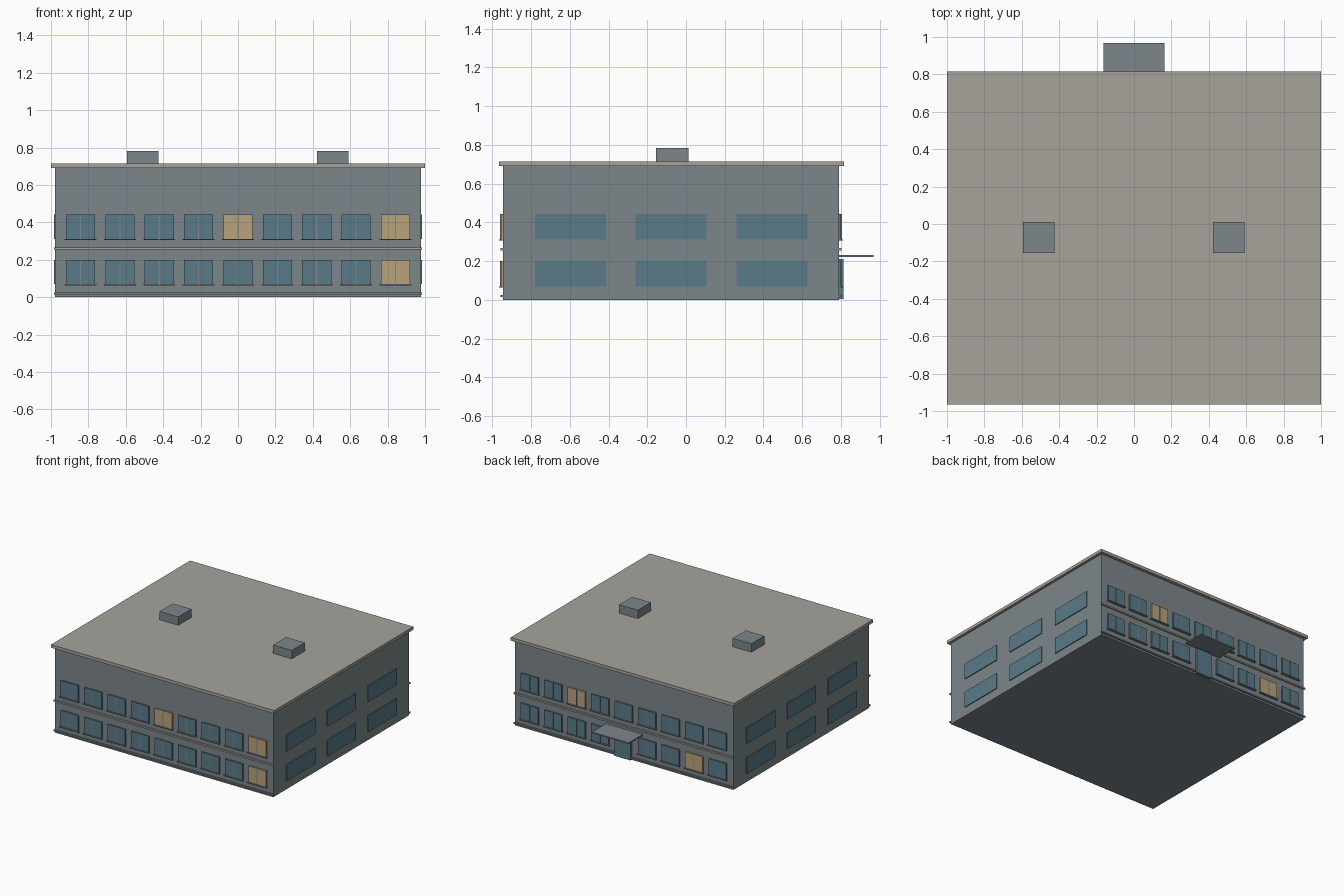
import bpy
import bmesh
from mathutils import Matrix, Vector

old = bpy.data.objects.get("Cube")
if old:
    bpy.data.objects.remove(old, do_unlink=True)


def material(name, rgb):
    m = bpy.data.materials.new(name)
    m.use_nodes = True
    colour = (*rgb, 1)
    m.diffuse_color = colour
    bsdf = m.node_tree.nodes["Principled BSDF"]
    bsdf.inputs["Base Color"].default_value = colour
    bsdf.inputs["Roughness"].default_value = 0.8
    return m


wall = material("wall grey", (0.205, 0.24, 0.255))
trim = material("stone trim", (0.38, 0.367, 0.33))
glass = material("blue glass", (0.103, 0.196, 0.248))
lit = material("lit glass", (0.477, 0.367, 0.196))


def boxes(name, mat, *spans):
    """One object made of boxes, each given as (x0, x1, y0, y1, z0, z1)."""
    bm = bmesh.new()
    for x0, x1, y0, y1, z0, z1 in spans:
        centre = Vector((x0 + x1, y0 + y1, z0 + z1)) / 2
        size = (x1 - x0, y1 - y0, z1 - z0)
        bmesh.ops.create_cube(bm, size=1, matrix=Matrix.LocRotScale(centre, None, size))
    mesh = bpy.data.meshes.new(name)
    bm.to_mesh(mesh)
    bm.free()
    mesh.materials.append(mat)
    ob = bpy.data.objects.new(name, mesh)
    bpy.context.collection.objects.link(ob)
    return ob


HALF, FRONT, BACK, EAVE, TOP = 0.978, -0.945, 0.79, 0.69, 0.715
FLOORS = (0.07, 0.312)
HEIGHT = 0.13

# Main volume, roof slab and rooftop units
boxes("building_body", wall, (-HALF, HALF, FRONT, BACK, 0, EAVE))
boxes("roof_slab", trim, (-1, 1, -0.965, 0.815, EAVE, TOP))
for side, x in (("right", -0.51), ("left", 0.507)):
    boxes(f"roof_unit_{side}", wall, (x - 0.084, x + 0.084, -0.155, 0.012, TOP, 0.783))


def facade(side, wall_y, out, lit_cells, skip):
    """Rows of two-pane windows with sills, between two ledges."""
    def depth(d):
        return sorted((wall_y, wall_y + out * d))

    panes, lit_panes, mullions, sills = [], [], [], []
    for floor, z in enumerate(FLOORS):
        for col in range(9):
            if (floor, col) in skip:
                continue
            x = (col - 4) * 0.2105
            group = lit_panes if (floor, col) in lit_cells else panes
            group.append((x - 0.078, x + 0.078, *depth(0.011), z, z + HEIGHT))
            mullions.append((x - 0.003, x + 0.003, *depth(0.014), z, z + HEIGHT))
            sills.append((x - 0.085, x + 0.085, *depth(0.02), z - 0.006, z))
    boxes(f"{side}_windows", glass, *panes)
    boxes(f"{side}_lit_windows", lit, *lit_panes)
    boxes(f"{side}_mullions", wall, *mullions)
    boxes(f"{side}_sills", wall, *sills)
    boxes(f"{side}_floor_ledge", trim, (-0.985, 0.985, *depth(0.012), 0.255, 0.267))
    boxes(f"{side}_base_ledge", wall, (-0.985, 0.985, *depth(0.012), 0.015, 0.026))


facade("front", FRONT, -1, {(1, 4), (1, 8), (0, 8)}, set())
facade("back", BACK, 1, {(1, 6), (0, 1)}, {(0, 4)})

# Wide windows on both side walls
for side, s in (("right", -1), ("left", 1)):
    xs = sorted((s * HALF, s * 0.985))
    boxes(f"{side}_side_windows", glass,
          *[(*xs, y - 0.183, y + 0.183, z, z + HEIGHT)
            for y in (-0.597, -0.077, 0.443) for z in FLOORS])

# Rear entrance
boxes("entrance_door", glass, (-0.07, 0.07, BACK, 0.812, 0.004, 0.212))
boxes("entrance_canopy", wall, (-0.164, 0.164, BACK, 0.968, 0.222, 0.232))
